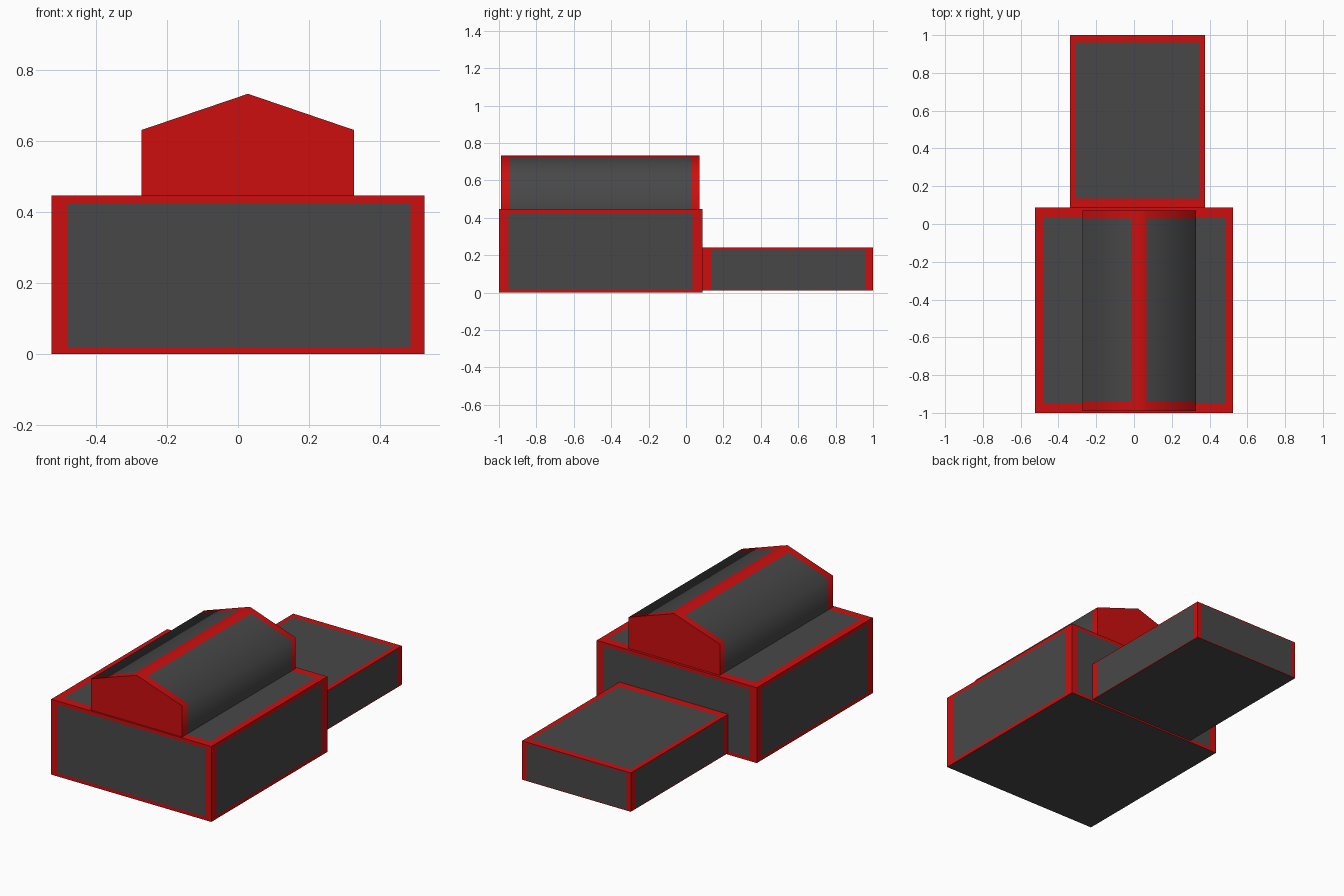
import bpy, bmesh, math
from mathutils import Vector

if "Cube" in bpy.data.objects:
    bpy.data.objects.remove(bpy.data.objects["Cube"])


def material(name, color):
    m = bpy.data.materials.new(name)
    m.diffuse_color = (*color, 1)
    m.use_nodes = True
    m.node_tree.nodes["Principled BSDF"].inputs["Base Color"].default_value = m.diffuse_color
    return m


MATS = [material("red trim", (0.61, 0.0045, 0.0045)),
        material("dark grey panel", (0.064, 0.064, 0.064))]


def prism(name, profile, y0, y1, cuts, is_dark):
    """Extrude an xz profile along y, cut it at axis planes, colour by rule."""
    bm = bmesh.new()
    face = bm.faces.new([bm.verts.new((x, y0, z)) for x, z in profile])
    new = bmesh.ops.extrude_face_region(bm, geom=[face])["geom"]
    bmesh.ops.translate(bm, vec=(0, y1 - y0, 0),
                        verts=[v for v in new if isinstance(v, bmesh.types.BMVert)])
    if not any(len(f.verts) > 2 and abs(f.calc_center_median().y - y0) < 1e-5 for f in bm.faces):
        bm.faces.new([v for v in bm.verts if abs(v.co.y - y0) < 1e-5])
    for axis, values in enumerate(cuts):
        for value in values:
            co, no = Vector((0, 0, 0)), Vector((0, 0, 0))
            co[axis], no[axis] = value, 1
            bmesh.ops.bisect_plane(bm, geom=bm.verts[:] + bm.edges[:] + bm.faces[:],
                                   plane_co=co, plane_no=no)
    bmesh.ops.recalc_face_normals(bm, faces=bm.faces)
    for f in bm.faces:
        f.normal_update()
        f.material_index = int(is_dark(f.calc_center_median(), f.normal))
    mesh = bpy.data.meshes.new(name)
    bm.to_mesh(mesh)
    bm.free()
    for m in MATS:
        mesh.materials.append(m)
    ob = bpy.data.objects.new(name, mesh)
    bpy.context.collection.objects.link(ob)
    return ob


def panelled_box(name, xs, ys, zs, panel):
    """Box with a dark panel framed in red on each side and a dark underside."""
    def is_dark(c, n):
        inside = all(abs(n[i]) > 0.5 or panel[i][0] < c[i] < panel[i][1] for i in range(3))
        return n.z < -0.5 or inside
    profile = [(xs[0], zs[0]), (xs[1], zs[0]), (xs[1], zs[1]), (xs[0], zs[1])]
    return prism(name, profile, *ys, panel, is_dark)


# Large front block and low rear block
panelled_box("main_block", (-0.525, 0.525), (-1, 0.087), (0, 0.447),
             ((-0.48, 0.485), (-0.95, 0.036), (0.02, 0.426)))
panelled_box("rear_block", (-0.338, 0.375), (0.087, 1), (0.01, 0.24),
             ((-0.31, 0.347), (0.135, 0.962), (0.015, 0.234)))

# Gabled top: red ends and ridge strip, dark slopes and walls
gable = prism("gabled_top",
              [(-0.272, 0.447), (0.327, 0.447), (0.327, 0.631), (0.028, 0.733), (-0.272, 0.631)],
              -0.99, 0.072, ((-0.014, 0.066), (-0.943, 0.03), ()),
              lambda c, n: abs(n.y) < 0.5 and -0.943 < c.y < 0.03 and not -0.014 < c.x < 0.066)
bpy.context.view_layer.objects.active = gable
gable.select_set(True)
bpy.ops.object.shade_smooth_by_angle(angle=math.radians(80))
